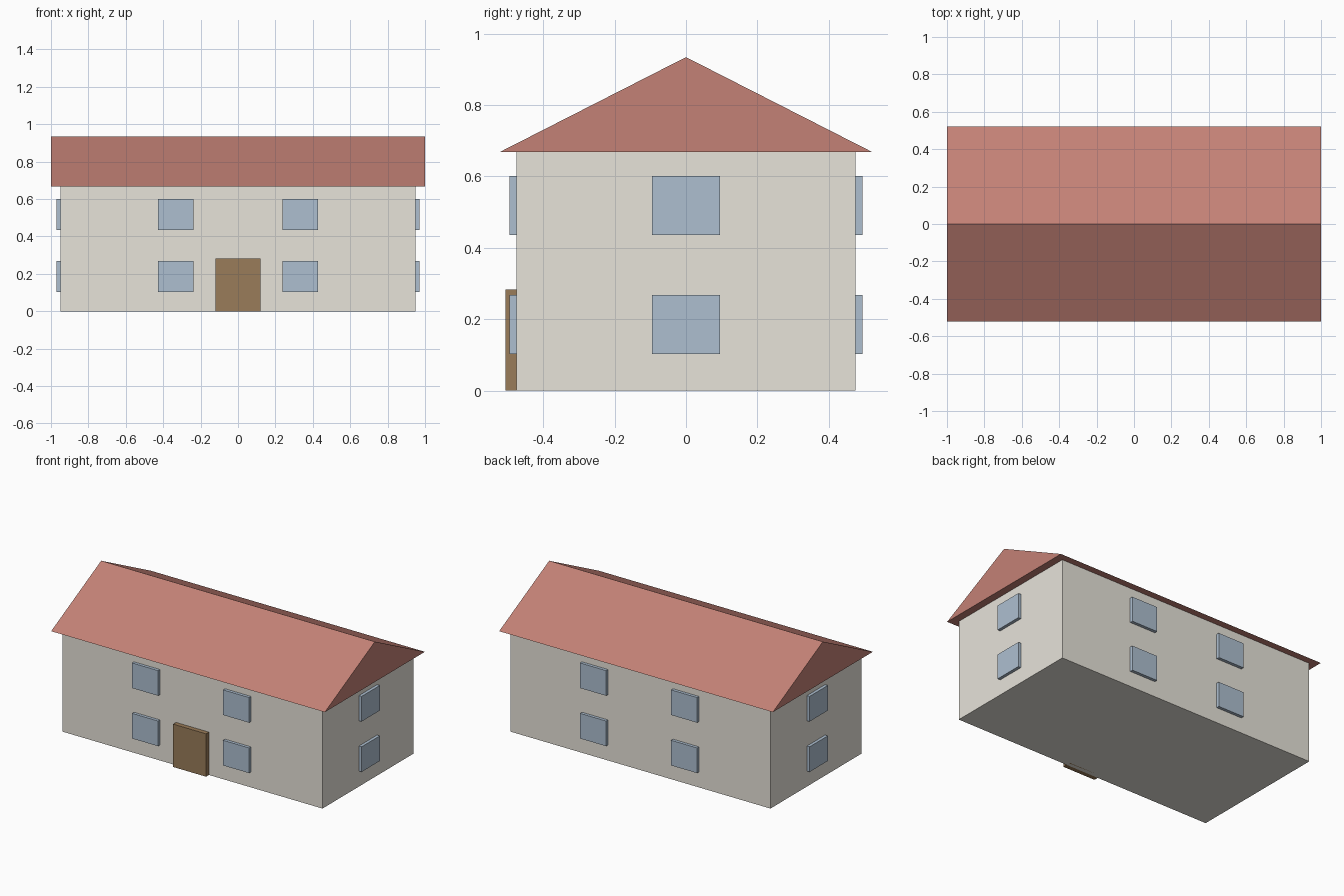
import bpy

if "Cube" in bpy.data.objects:
    bpy.data.objects.remove(bpy.data.objects["Cube"])

WALL_X, WALL_Y, WALL_H = 0.95, 0.475, 0.668
ROOF_X, ROOF_Y, RIDGE = 1.0, 0.522, 0.934
WIN_W, WIN_H, WIN_D = 0.19, 0.166, 0.04


def material(name, rgb):
    m = bpy.data.materials.new(name)
    m.diffuse_color = (*rgb, 1)
    m.use_nodes = True
    m.node_tree.nodes["Principled BSDF"].inputs["Base Color"].default_value = m.diffuse_color
    return m


plaster = material("plaster", (0.80, 0.77, 0.70))
tile = material("roof_tile", (0.55, 0.22, 0.18))
glass = material("glass", (0.42, 0.52, 0.63))
wood = material("wood", (0.32, 0.20, 0.10))


def mesh_object(name, verts, faces, mat):
    me = bpy.data.meshes.new(name)
    me.from_pydata(verts, [], faces)
    me.materials.append(mat)
    ob = bpy.data.objects.new(name, me)
    bpy.context.collection.objects.link(ob)
    return ob


def box(name, center, size, mat):
    cx, cy, cz = center
    sx, sy, sz = (s / 2 for s in size)
    verts = [(cx + x * sx, cy + y * sy, cz + z * sz)
             for z in (-1, 1) for x, y in ((-1, -1), (1, -1), (1, 1), (-1, 1))]
    faces = [(3, 2, 1, 0), (4, 5, 6, 7)]
    faces += [(i, (i + 1) % 4, (i + 1) % 4 + 4, i + 4) for i in range(4)]
    return mesh_object(name, verts, faces, mat)


# Wall block
box("walls", (0, 0, WALL_H / 2), (2 * WALL_X, 2 * WALL_Y, WALL_H), plaster)

# Gable roof: triangular profile extruded along x
profile = [(-ROOF_Y, WALL_H), (ROOF_Y, WALL_H), (0, RIDGE)]
verts = [(x, y, z) for x in (-ROOF_X, ROOF_X) for y, z in profile]
mesh_object("roof", verts,
            [(2, 1, 0), (3, 4, 5), (0, 1, 4, 3), (1, 2, 5, 4), (2, 0, 3, 5)], tile)

# Front door
box("front_door", (0, -WALL_Y, 0.1415), (0.24, 0.06, 0.283), wood)

# Windows on two floors, all four sides
for floor, z in (("lower", 0.185), ("upper", 0.518)):
    for side, sy in (("front", -1), ("back", 1)):
        for hand, sx in (("left", -1), ("right", 1)):
            box(f"{floor}_{side}_{hand}_window", (sx * 0.3325, sy * WALL_Y, z),
                (WIN_W, WIN_D, WIN_H), glass)
    for hand, sx in (("left", -1), ("right", 1)):
        box(f"{floor}_{hand}_end_window", (sx * WALL_X, 0, z),
            (WIN_D, WIN_W, WIN_H), glass)
